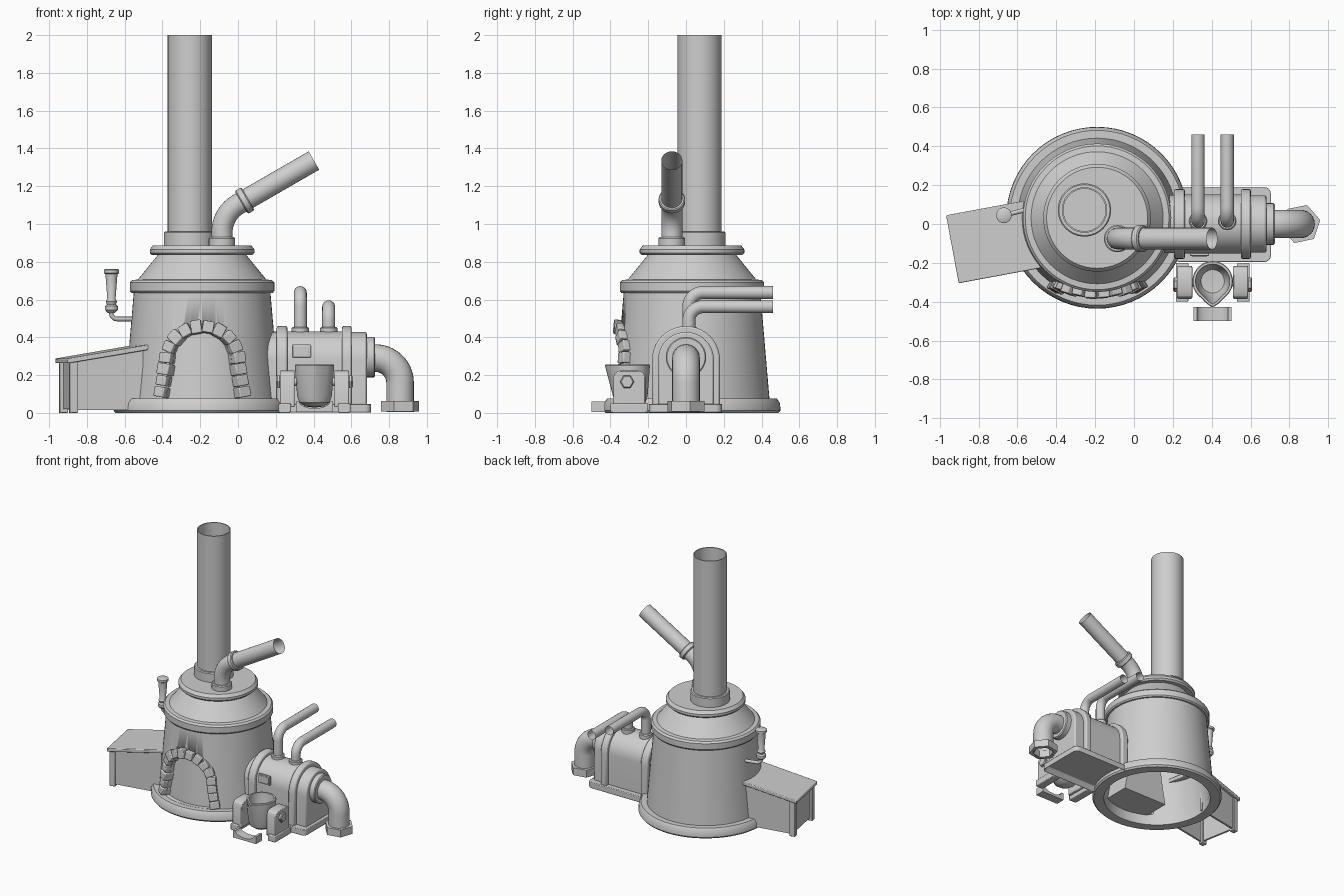
import bpy, bmesh, math, random
from mathutils import Vector, Matrix
from mathutils.geometry import interpolate_bezier

random.seed(4)
if "Cube" in bpy.data.objects:
    bpy.data.objects.remove(bpy.data.objects["Cube"])

grey = bpy.data.materials.new("plain grey")
grey.use_nodes = True
grey.diffuse_color = (0.62, 0.62, 0.62, 1)
grey.node_tree.nodes["Principled BSDF"].inputs["Base Color"].default_value = (0.62, 0.62, 0.62, 1)


def finish(name, bm, bevel=0.0, angle=35):
    bmesh.ops.remove_doubles(bm, verts=bm.verts, dist=1e-5)
    bmesh.ops.recalc_face_normals(bm, faces=bm.faces)
    mesh = bpy.data.meshes.new(name)
    bm.to_mesh(mesh)
    bm.free()
    mesh.materials.append(grey)
    mesh.polygons.foreach_set("use_smooth", [True] * len(mesh.polygons))
    mesh.set_sharp_from_angle(angle=math.radians(angle))
    ob = bpy.data.objects.new(name, mesh)
    bpy.context.collection.objects.link(ob)
    if bevel:
        mod = ob.modifiers.new("bevel", "BEVEL")
        mod.width, mod.segments, mod.limit_method = bevel, 2, "ANGLE"
        mod.angle_limit = math.radians(40)
    return ob


def lathe(name, profile, loc, axis=(0, 0, 1), steps=48, closed=False, turn=0):
    """Spin (radius, height) points around an axis."""
    bm = bmesh.new()
    vs = [bm.verts.new((r, 0, h)) for r, h in profile]
    es = [bm.edges.new(p) for p in zip(vs, vs[1:])]
    if closed:
        es.append(bm.edges.new((vs[-1], vs[0])))
    bmesh.ops.spin(bm, geom=vs + es, cent=(0, 0, 0), axis=(0, 0, 1),
                   angle=math.tau, steps=steps, use_duplicate=False)
    rot = Vector(axis).to_track_quat("Z", "Y").to_matrix().to_4x4()
    bm.transform(Matrix.Translation(loc) @ rot @ Matrix.Rotation(turn, 4, "Z"))
    return finish(name, bm)


def disc(name, r, length, loc, axis=(0, 0, 1), steps=32, turn=0, c=0.006):
    """Solid cylinder with softened rims."""
    return lathe(name, [(0, 0), (r - c, 0), (r, c), (r, length - c), (r - c, length), (0, length)],
                 loc, axis, steps, turn=turn)


def prism(name, pts, axis, a, b, bevel=0.0):
    """Extrude a 2D outline along x (y,z points) or y (x,z points)."""
    bm = bmesh.new()
    place = (lambda p, t: (t, *p)) if axis == "x" else (lambda p, t: (p[0], t, p[1]))
    ends = [[bm.verts.new(place(p, t)) for p in pts] for t in (a, b)]
    for ring in ends:
        bm.faces.new(ring)
    n = len(pts)
    for i in range(n):
        j = (i + 1) % n
        bm.faces.new((ends[0][i], ends[0][j], ends[1][j], ends[1][i]))
    return finish(name, bm, bevel)


def box(name, x0, x1, y0, y1, z0, z1, bevel=0.006):
    return prism(name, [(y0, z0), (y1, z0), (y1, z1), (y0, z1)], "x", x0, x1, bevel)


def arch(half, z0, zc, cx=0.0, foot=None, n=20):
    top = [(cx + half * math.cos(math.pi * i / n), zc + half * math.sin(math.pi * i / n))
           for i in range(n + 1)]
    f = foot or half
    return [(cx + f, z0)] + top + [(cx - f, z0)]


def tube(name, a, corner, b, radius, t):
    """Pipe from a to b with a rounded bend at the corner, open ends."""
    a, c, b = Vector(a), Vector(corner), Vector(b)
    d1, d2 = (c - a).normalized(), (b - c).normalized()
    p, q, theta = c - d1 * t, c + d2 * t, d1.angle(d2)
    k = 4 / 3 * math.tan(theta / 4) * t / math.tan(theta / 2)
    path = [a] + interpolate_bezier(p, p + d1 * k, q - d2 * k, q, 14) + [b]
    side = d1.cross(d2).normalized()
    bm, rings = bmesh.new(), []
    for i, pt in enumerate(path):
        tan = (path[min(i + 1, len(path) - 1)] - path[max(i - 1, 0)]).normalized()
        if i in (0, 1):
            tan = d1
        elif i >= len(path) - 2:
            tan = d2
        up = tan.cross(side)
        rings.append([bm.verts.new(pt + radius * (side * math.cos(w) + up * math.sin(w)))
                      for w in (math.tau * s / 24 for s in range(24))])
    for r0, r1 in zip(rings, rings[1:]):
        for i in range(24):
            j = (i + 1) % 24
            bm.faces.new((r0[i], r0[j], r1[j], r1[i]))
    return finish(name, bm)


# Furnace: hollow shell with collar, shoulder and cap
FX, FY = -0.19, 0.032
shell = lathe("furnace_body", [
    (0.412, 0.05), (0.362, 0.635), (0.374, 0.635), (0.382, 0.645), (0.382, 0.69), (0.37, 0.703),
    (0.34, 0.706), (0.235, 0.835), (0.265, 0.835), (0.277, 0.847), (0.277, 0.865), (0.26, 0.887),
    (0, 0.887), (0, 0.85), (0.2, 0.84), (0.31, 0.69), (0.335, 0.63), (0.382, 0.05)],
    (FX, FY, 0), steps=64)
door = prism("door_cutter", arch(0.155, 0.076, 0.27, FX, 0.19), "y", -0.7, -0.1)
cut = shell.modifiers.new("door", "BOOLEAN")
cut.operation, cut.object = "DIFFERENCE", door
bpy.context.view_layer.objects.active = shell
bpy.ops.object.modifier_apply(modifier="door")
bpy.data.objects.remove(door)
lathe("furnace_base_ring", [(0.385, 0), (0.458, 0), (0.468, 0.012), (0.466, 0.05), (0.45, 0.075), (0.385, 0.075)],
      (FX, FY, 0), steps=64, closed=True)

# Stones around the doorway, following the curved wall
LEG, RAD, ZC, COUNT = 0.19, 0.186, 0.27, 16
total = 2 * LEG + math.pi * RAD
for i in range(COUNT):
    s = (i + 0.5) / COUNT * total
    if LEG < s < total - LEG:
        w = math.pi - (s - LEG) / RAD
        u, z, du, dz = RAD * math.cos(w), ZC + RAD * math.sin(w), math.sin(w), -math.cos(w)
    else:
        side = -1 if s <= LEG else 1
        h = min(s, total - s)
        u, z, du, dz = side * (0.218 - 0.17 * h), 0.08 + h, 0.17, -side
    r = 0.412 - 0.0855 * (z - 0.05)
    normal = Vector((u, -math.sqrt(r * r - u * u), 0.085 * r)).normalized()
    tan = Vector((du, 0, dz))
    tan = (tan - normal * tan.dot(normal)).normalized()
    rot = Matrix((tan, normal.cross(tan), normal)).transposed().to_4x4()
    size = Matrix.Diagonal((random.uniform(0.052, 0.06), random.uniform(0.06, 0.074),
                            random.uniform(0.06, 0.08), 1))
    bm = bmesh.new()
    bmesh.ops.create_cube(bm, size=1)
    pos = Vector((FX + u, FY - math.sqrt(r * r - u * u), z))
    bm.transform(Matrix.Translation(pos) @ rot @ size)
    finish(f"door_stone_{i + 1}", bm, 0.006)

# Chimney and its collar
lathe("chimney", [(0.117, 0.87), (0.117, 2), (0.109, 2), (0.109, 0.87)], (-0.255, 0.072, 0), closed=True)
disc("chimney_collar", 0.137, 0.08, (-0.255, 0.072, 0.88), steps=48)

# Slanted exhaust pipe
slope = Vector((math.cos(math.pi / 6), 0, 0.5))
tube("exhaust_pipe", (-0.085, -0.075, 0.88), (-0.085, -0.075, 1.055), (0.402, -0.075, 1.336), 0.056, 0.1)
disc("exhaust_collar", 0.07, 0.05, (-0.085, -0.075, 0.88))
disc("exhaust_flange", 0.07, 0.04, Vector((0.035, -0.075, 1.124)) - slope * 0.02, slope)

# Whistle on the furnace wall
WX, WY = -0.67, 0.045
tube("whistle_arm", (-0.55, 0.075, 0.497), (WX, WY, 0.497), (WX, WY, 0.56), 0.012, 0.03)
lathe("whistle", [(0, 0.53), (0.02, 0.53), (0.034, 0.545), (0.034, 0.565), (0.024, 0.575), (0.03, 0.59),
                  (0.022, 0.605), (0.032, 0.735), (0.04, 0.74), (0.04, 0.757), (0.032, 0.762), (0, 0.762)],
      (WX, WY, 0), steps=24)

# Side bin with sloping lid, turned slightly
bin_parts = [
    prism("bin_lid", [(0, 0.262), (0, 0.288), (0.44, 0.362), (0.44, 0.334)], "y", -0.178, 0.178, 0.005),
    box("bin_end", 0.035, 0.05, -0.15, 0.15, 0.02, 0.27, 0)]
for s, label in ((-1, "right"), (1, "left")):
    bin_parts.append(prism(f"bin_wall_{label}", [(0.03, 0.015), (0.03, 0.27), (0.41, 0.335), (0.41, 0.015)],
                           "y", s * 0.14, s * 0.155))
    y0, y1 = sorted((s * 0.125, s * 0.165))
    bin_parts.append(box(f"bin_post_{label}", 0.016, 0.06, y0, y1, 0, 0.272, 0.004))
for part in bin_parts:
    part.location = (-0.935, -0.13, 0)
    part.rotation_euler.z = math.radians(10.5)

# Boiler: arched sections on a hollow base plate
for name, half, x0, x1 in (("boiler_neck", 0.15, 0.15, 0.22), ("boiler_inner_flange", 0.18, 0.205, 0.262),
                           ("boiler_body", 0.152, 0.25, 0.56), ("boiler_outer_flange", 0.18, 0.55, 0.602),
                           ("boiler_end", 0.148, 0.59, 0.682)):
    prism(name, arch(half, 0.04, 0.28), "x", x0, x1, 0.01)
bm = bmesh.new()
bmesh.ops.create_cube(bm, size=1, matrix=Matrix.Translation((0.455, -0.003, 0.024))
                      @ Matrix.Diagonal((0.5, 0.386, 0.048, 1)))
upright = [e for e in bm.edges if abs(e.verts[0].co.z - e.verts[1].co.z) > 0.01]
bmesh.ops.bevel(bm, geom=upright, offset=0.035, segments=5, profile=0.5, affect="EDGES")
bm.faces.ensure_lookup_table()
under = min(bm.faces, key=lambda f: f.calc_center_median().z)
bmesh.ops.inset_region(bm, faces=[under], thickness=0.03)
bmesh.ops.translate(bm, verts=under.verts, vec=(0, 0, 0.035))
finish("boiler_base", bm, 0.004)

# Name plate frame, left blank
box("blank_plate_frame", 0.288, 0.386, -0.164, -0.15, 0.293, 0.362, 0.004)
box("blank_plate", 0.298, 0.376, -0.167, -0.15, 0.303, 0.352, 0.002)

# Steam pipes rising and turning to the back
for label, x, z in (("tall", 0.33, 0.637), ("short", 0.48, 0.562)):
    tube(f"steam_pipe_{label}", (x, 0.015, 0.41), (x, 0.015, z), (x, 0.46, z), 0.034, 0.075)
    disc(f"steam_collar_{label}", 0.046, 0.05, (x, 0.015, 0.405))

# Outlet elbow with hexagonal nut
disc("outlet_hub", 0.107, 0.05, (0.675, 0, 0.295), (1, 0, 0))
tube("outlet_elbow", (0.7, 0, 0.29), (0.858, 0, 0.29), (0.858, 0, 0.005), 0.073, 0.13)
lathe("outlet_nut", [(0.072, 0.008), (0.103, 0.008), (0.103, 0.064), (0.072, 0.064)],
      (0.858, 0, 0), steps=6, closed=True, turn=0.2)

# Crucible with a pouring lip
CX, CY = 0.405, -0.295
cup = lathe("crucible", [(0, 0.028), (0.05, 0.034), (0.08, 0.055), (0.092, 0.09), (0.104, 0.25), (0.1, 0.256),
                         (0.088, 0.256), (0.08, 0.1), (0.06, 0.06), (0, 0.055)], (CX, CY, 0))
for v in cup.data.vertices:
    d = Vector((v.co.x - CX, v.co.y - CY))
    off = abs(math.atan2(d.x, -d.y))
    if v.co.z > 0.2 and off < 0.6:
        v.co.y -= 0.03 * (1 - off / 0.6)

# Crucible stands with feet and pivot bolts
for s, label in ((-1, "right"), (1, "left")):
    x0, x1 = sorted((CX + s * 0.105, CX + s * 0.183))
    prism(f"stand_{label}", [(-0.385, 0.03), (-0.385, 0.19), (-0.375, 0.213), (-0.35, 0.224), (-0.25, 0.224),
                             (-0.225, 0.213), (-0.215, 0.19), (-0.215, 0.03)], "x", x0, x1, 0.006)
    f0, f1 = sorted((CX + s * 0.125, CX + s * 0.19))
    box(f"stand_foot_{label}", f0, f1, -0.4, -0.2, 0, 0.05)
    disc(f"pivot_bolt_{label}", 0.037, 0.025, (CX + s * 0.178, -0.312, 0.165), (s, 0, 0), steps=6)
    disc(f"pivot_pin_{label}", 0.022, 0.04, (CX + s * 0.088, -0.3, 0.165), (s, 0, 0), steps=16)

# Pouring trough in front of the crucible
dip = [(CX + 0.08 * math.cos(a), 0.06 - 0.036 * math.sin(a)) for a in (math.pi * i / 12 for i in range(13))]
prism("pouring_trough", [(CX - 0.098, 0.005), (CX + 0.098, 0.005), (CX + 0.098, 0.06)] + dip
      + [(CX - 0.098, 0.06)], "y", -0.5, -0.428)
